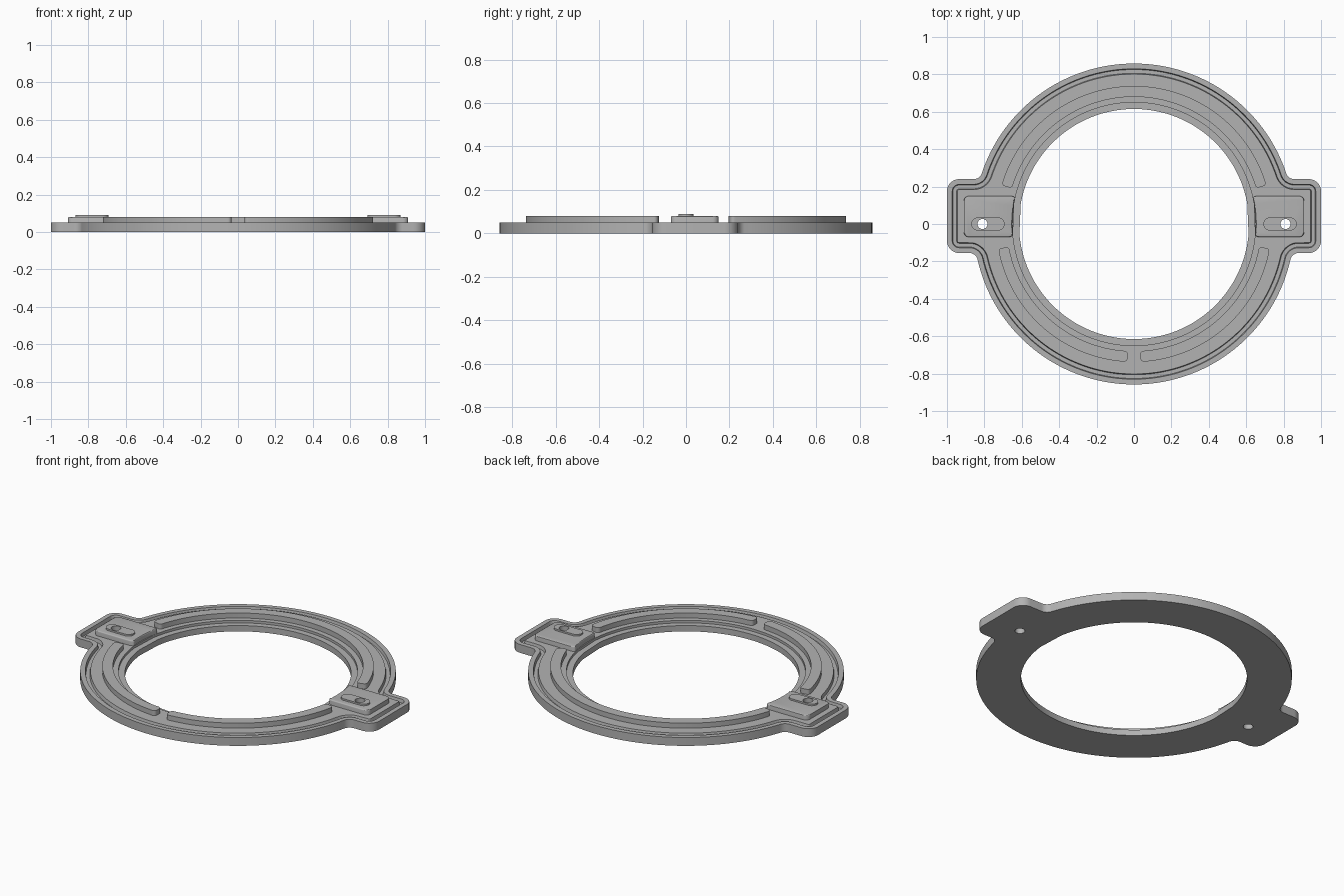
import bpy, bmesh
from math import sin, cos, pi, radians, sqrt, asin, atan2

if "Cube" in bpy.data.objects:
    bpy.data.objects.remove(bpy.data.objects["Cube"])

grey = bpy.data.materials.new("plain grey")
grey.use_nodes = True
grey.diffuse_color = (0.45, 0.45, 0.45, 1)
grey.node_tree.nodes["Principled BSDF"].inputs["Base Color"].default_value = (0.45, 0.45, 0.45, 1)

RING, HOLE, LEDGE = 0.858, 0.615, 0.65
EAR_BACK, EAR_FRONT = 0.24, 0.155
TOP, STEP, RAISED = 0.05, 0.035, 0.08


def arc(cx, cy, r, a0, a1, n):
    return [(cx + r * cos(a0 + (a1 - a0) * i / n), cy + r * sin(a0 + (a1 - a0) * i / n))
            for i in range(n + 1)]


def finish(bm, name, cutter=None):
    bmesh.ops.recalc_face_normals(bm, faces=bm.faces)
    me = bpy.data.meshes.new(name)
    bm.to_mesh(me)
    bm.free()
    ob = bpy.data.objects.new(name, me)
    bpy.context.collection.objects.link(ob)
    me.materials.append(grey)
    bpy.ops.object.select_all(action='DESELECT')
    ob.select_set(True)
    bpy.context.view_layer.objects.active = ob
    if cutter:
        mod = ob.modifiers.new("screw_hole", 'BOOLEAN')
        mod.operation, mod.object, mod.solver = 'DIFFERENCE', cutter, 'EXACT'
        bpy.ops.object.modifier_apply(modifier=mod.name)
    bpy.ops.object.shade_smooth_by_angle(angle=radians(30))
    return ob


def prism(name, pts, z0, z1, corner=0, soften=0, cutter=None):
    """Extrude an outline, round its upright corners, optionally soften the top rim."""
    bm = bmesh.new()
    face = bm.faces.new([bm.verts.new((x, y, z0)) for x, y in pts])
    ext = bmesh.ops.extrude_face_region(bm, geom=[face])["geom"]
    for v in ext:
        if isinstance(v, bmesh.types.BMVert):
            v.co.z = z1
    bmesh.ops.recalc_face_normals(bm, faces=bm.faces)
    if corner:
        upright = [e for e in bm.edges if abs(e.verts[0].co.z - e.verts[1].co.z) > 1e-4
                   and e.calc_face_angle() > 0.8]
        bmesh.ops.bevel(bm, geom=upright, offset=corner, segments=6, profile=0.5, affect='EDGES')
    if soften:
        rim = [e for e in bm.edges if all(abs(v.co.z - z1) < 1e-5 for v in e.verts)]
        bmesh.ops.bevel(bm, geom=rim, offset=soften, segments=3, profile=0.5, affect='EDGES')
    return finish(bm, name, cutter)


def half_ear(d, y_edge):
    """Points from the ear's outer side to the ring, for an outline moved inward by d."""
    r, y1, fil, cor = RING - d, y_edge - d, 0.045 + d, 0.065 - d
    pts = arc(1 - d - cor, y1 - cor, cor, 0, pi / 2, 8)
    cy = y1 + fil
    cx = sqrt((r + fil) ** 2 - cy ** 2)
    a = atan2(cy, cx)
    pts += arc(cx, cy, fil, -pi / 2, a - pi, 8)
    return pts, a


def outline(d):
    """Ring with an ear on each side, moved inward by d."""
    back, a = half_ear(d, EAR_BACK)
    front, b = half_ear(d, EAR_FRONT)
    front = [(x, -y) for x, y in front]
    r = RING - d
    right = front[::-1] + back
    left = [(-x, y) for x, y in right[::-1]]
    return (right + arc(0, 0, r, a, pi - a, 72)[1:-1]
            + left + arc(0, 0, r, pi + b, 2 * pi - b, 72)[1:-1])


def circle_like(pts, r):
    return [(r * cos(atan2(y, x)), r * sin(atan2(y, x))) for x, y in pts]


# Cutter for the screw holes
bm = bmesh.new()
for s in (-1, 1):
    made = bmesh.ops.create_cone(bm, cap_ends=True, segments=32, radius1=0.027, radius2=0.027, depth=0.4)
    bmesh.ops.translate(bm, verts=made["verts"], vec=(s * 0.81, 0, 0))
cutter = finish(bm, "screw_hole_cutter")
cutter.hide_render = True

# Base plate: one closed section swept around, with seal groove and inner ledge
base = outline(0)
loops = [(outline(d), z) for d, z in
         ((0, 0), (0, TOP), (0.028, TOP), (0.032, 0.03), (0.052, 0.03), (0.056, TOP))]
loops += [(circle_like(base, r), z) for r, z in
          ((LEDGE, TOP), (LEDGE, STEP), (HOLE, STEP), (HOLE, 0))]
bm = bmesh.new()
rings = [[bm.verts.new((x, y, z)) for x, y in pts] for pts, z in loops]
count = len(base)
for k, ring in enumerate(rings):
    nxt = rings[(k + 1) % len(rings)]
    for i in range(count):
        j = (i + 1) % count
        bm.faces.new((ring[i], ring[j], nxt[j], nxt[i]))
finish(bm, "base_plate", cutter)


# Raised curved ribs
def rib(name, a0, a1, n):
    a0, a1 = radians(a0), radians(a1)
    pts = arc(0, 0, 0.738, a0, a1, n) + arc(0, 0, 0.68, a1, a0, n)
    prism(name, pts, STEP, RAISED, corner=0.018)


rib("back_rib", 16.3, 163.7, 72)
rib("front_left_rib", -87.2, -10.3, 36)
rib("front_right_rib", 190.3, 267.2, 36)

# Mounting pads with a slot-shaped boss on each ear
for s, side in ((1, "left"), (-1, "right")):
    r = LEDGE + 0.001
    inner = arc(0, 0, r, asin(0.15 / r), asin(-0.07 / r), 16)
    pad = [(s * x, y) for x, y in inner + [(0.91, -0.07), (0.91, 0.15)]]
    prism(side + "_pad", pad, 0.02, RAISED, corner=0.028, soften=0.006, cutter=cutter)
    slot = arc(0.835, 0, 0.035, -pi / 2, pi / 2, 16) + arc(0.727, 0, 0.035, pi / 2, 3 * pi / 2, 16)
    prism(side + "_slot_boss", [(s * x, y) for x, y in slot], 0.07, 0.09, cutter=cutter)

bpy.data.objects.remove(cutter)
